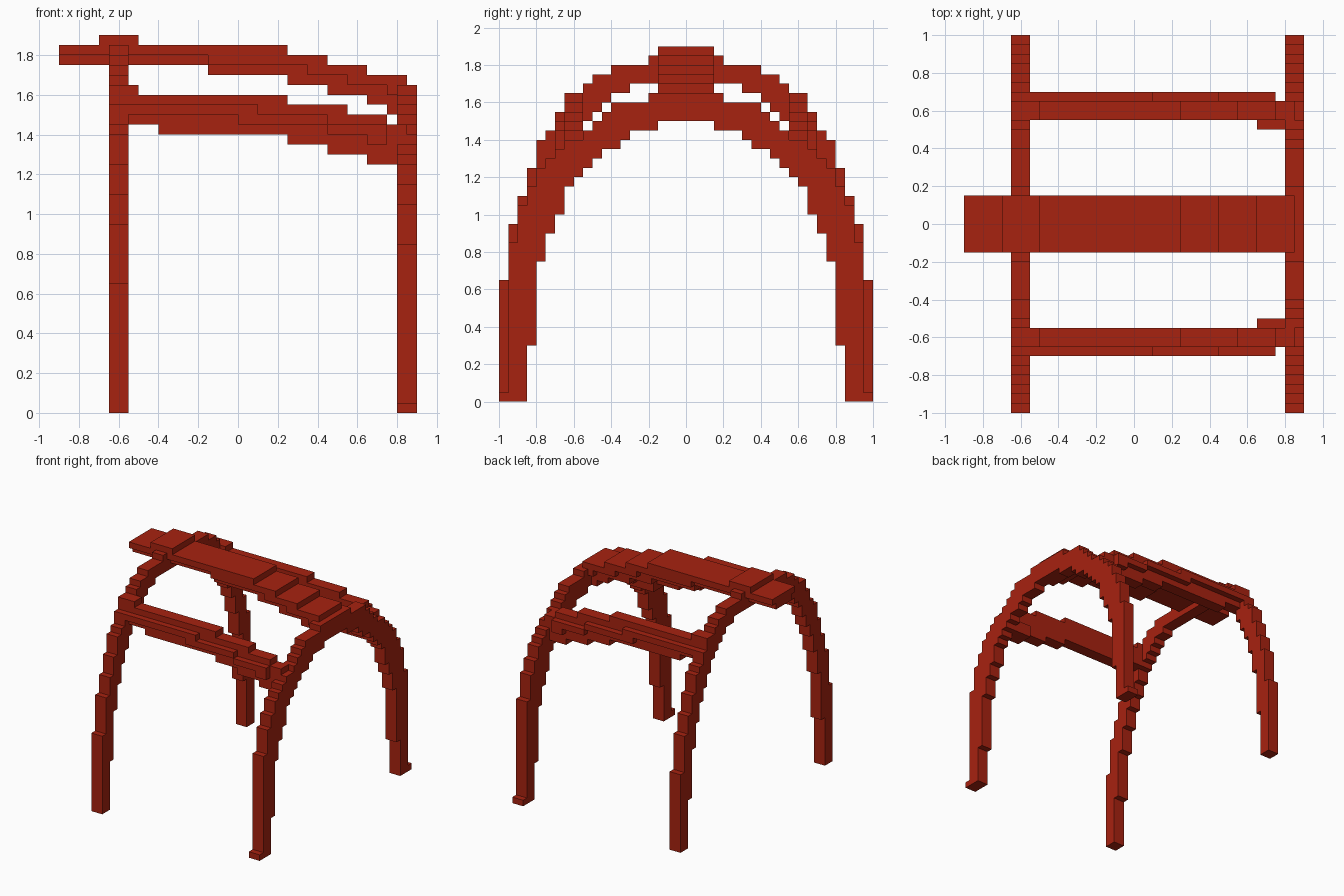
import bpy, bmesh

if "Cube" in bpy.data.objects:
    bpy.data.objects.remove(bpy.data.objects["Cube"])

red = bpy.data.materials.new("brick red")
red.diffuse_color = (0.39, 0.016, 0.005, 1)
red.use_nodes = True
red.node_tree.nodes["Principled BSDF"].inputs["Base Color"].default_value = red.diffuse_color


def extrude(name, pts, axis, a, b):
    """Extrude a closed 2D outline along x (pts are y,z) or y (pts are x,z)."""
    clean = [p for i, p in enumerate(pts) if p != pts[i - 1]]
    to3 = (lambda p, d: (d, p[0], p[1])) if axis == 'x' else (lambda p, d: (p[0], d, p[1]))
    bm = bmesh.new()
    lo = [bm.verts.new(to3(p, a)) for p in clean]
    hi = [bm.verts.new(to3(p, b)) for p in clean]
    bm.faces.new(lo)
    bm.faces.new(hi)
    n = len(clean)
    for i in range(n):
        j = (i + 1) % n
        bm.faces.new((lo[i], lo[j], hi[j], hi[i]))
    bmesh.ops.recalc_face_normals(bm, faces=bm.faces[:])
    me = bpy.data.meshes.new(name)
    bm.to_mesh(me)
    bm.free()
    me.materials.append(red)
    ob = bpy.data.objects.new(name, me)
    bpy.context.collection.objects.link(ob)
    return ob


def stairs(steps):
    """Climbing steps (y, top z), from the ground, mirrored over y = 0."""
    half, z = [], 0
    for y, top in steps:
        half += [(y, z), (y, top)]
        z = top
    return half + [(-y, z) for y, z in reversed(half)]


def run(x0, steps):
    """Level runs (end x, z) starting from x0."""
    pts = []
    for x1, z in steps:
        pts += [(x0, z), (x1, z)]
        x0 = x1
    return pts


def arch(name, outer, inner, x0, x1):
    extrude(name, stairs(outer) + stairs(inner)[::-1], 'x', x0, x1)


def beam(name, x0, tops, bottoms, y0, y1):
    extrude(name, run(x0, tops) + run(x0, bottoms)[::-1], 'y', y0, y1)


# tall arch on the left
arch("tall_arch",
     [(1, .65), (.95, .95), (.9, 1.1), (.85, 1.25), (.8, 1.4), (.75, 1.45), (.7, 1.55),
      (.65, 1.65), (.55, 1.7), (.5, 1.75), (.4, 1.8), (.2, 1.85)],
     [(.9, .4), (.85, .8), (.8, 1.0), (.75, 1.15), (.7, 1.25), (.65, 1.35), (.6, 1.45),
      (.55, 1.5), (.5, 1.55), (.45, 1.6), (.4, 1.65), (.3, 1.7)],
     -.65, -.55)

# lower arch on the right, with small feet
arch("low_arch",
     [(1, .05), (.95, .85), (.9, 1.05), (.85, 1.15), (.8, 1.25), (.75, 1.3), (.7, 1.35),
      (.65, 1.4), (.55, 1.45), (.5, 1.5), (.45, 1.55), (.4, 1.6), (.2, 1.65)],
     [(.85, .3), (.8, .75), (.75, .9), (.7, 1.0), (.65, 1.15), (.6, 1.2), (.55, 1.25),
      (.5, 1.3), (.45, 1.35), (.35, 1.4), (.3, 1.45), (.15, 1.5)],
     .8, .9)

# ridge plank: wide top layer over a narrower underside
ridge_seam = [(-.15, 1.8), (.35, 1.75), (.55, 1.7), (.75, 1.65), (.85, 1.6)]
beam("ridge_plank", -.9,
     [(-.7, 1.85), (-.5, 1.9), (.25, 1.85), (.45, 1.8), (.65, 1.75), (.85, 1.7)],
     ridge_seam, -.15, .15)
beam("ridge_underside", -.9, ridge_seam,
     [(-.15, 1.75), (.25, 1.7), (.45, 1.65), (.65, 1.6), (.75, 1.55), (.85, 1.5)],
     -.1, .1)

# side beams with a thin outer ledge
for side, s in (("front", -1), ("back", 1)):
    beam(side + "_side_beam", -.6,
         [(-.5, 1.65), (.25, 1.6), (.55, 1.55), (.75, 1.5), (.85, 1.45)],
         [(-.4, 1.45), (.25, 1.4), (.45, 1.35), (.65, 1.3), (.85, 1.25)],
         s * .55, s * .65)
    beam(side + "_beam_ledge", -.6,
         [(.1, 1.55), (.45, 1.5), (.75, 1.45)],
         [(0, 1.5), (.45, 1.45), (.65, 1.4), (.75, 1.35)],
         s * .65, s * .7)
    beam(side + "_beam_bracket", .65, [(.8, 1.35)], [(.8, 1.25)], s * .5, s * .55)
